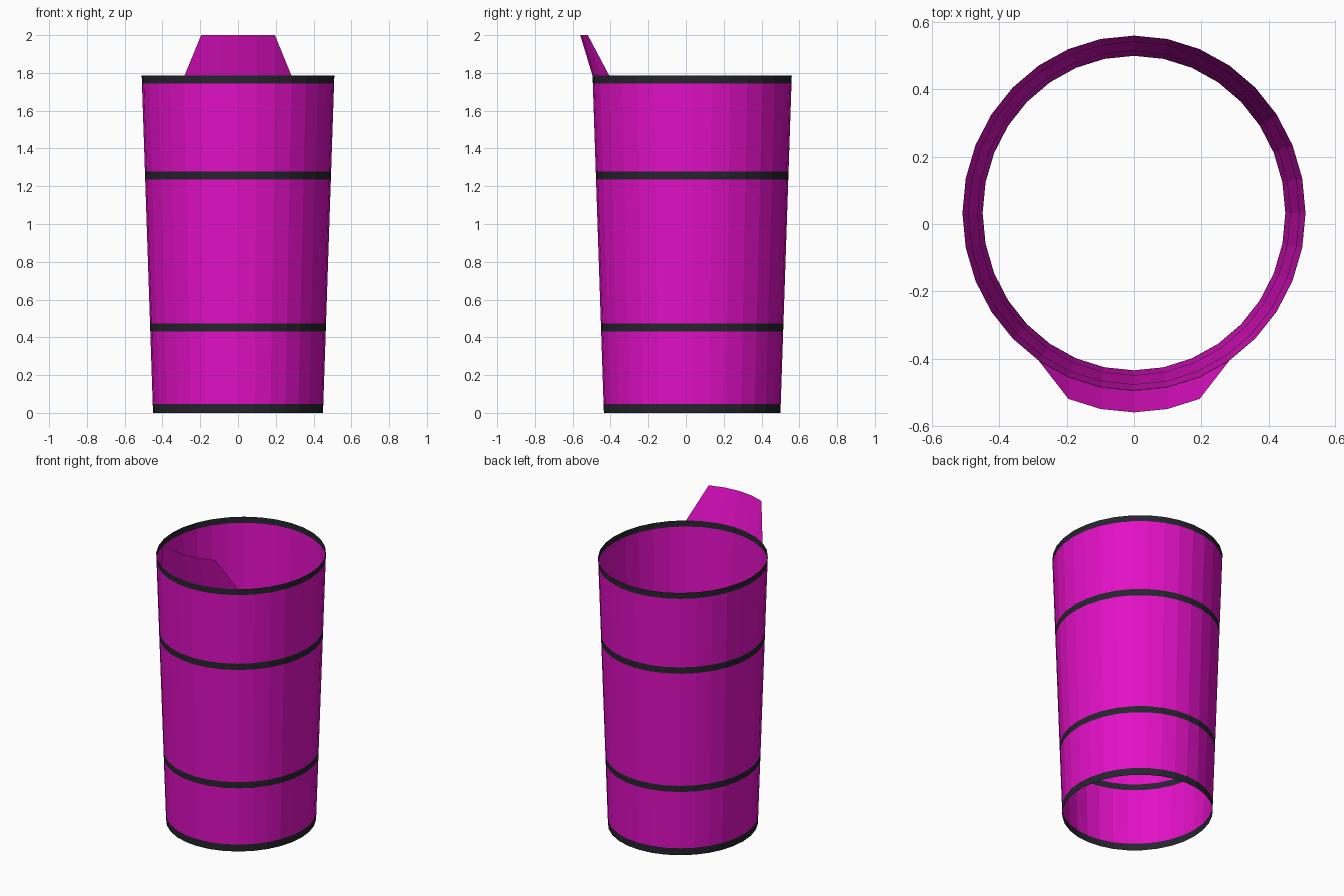
import bpy, math

if "Cube" in bpy.data.objects:
    bpy.data.objects.remove(bpy.data.objects["Cube"])

SIDES = 32
CY = 0.0325          # cup centre, offset because the spout leans forward
RIM_Z = 1.785


def material(name, rgb):
    m = bpy.data.materials.new(name)
    m.diffuse_color = (*rgb, 1)
    m.use_nodes = True
    m.node_tree.nodes["Principled BSDF"].inputs["Base Color"].default_value = m.diffuse_color
    return m


magenta = material("magenta", (0.76, 0.005, 0.56))
dark = material("dark", (0.018, 0.018, 0.026))


def wall_point(i, z):
    # slightly oval cup that widens evenly from base to rim; i = 0 is the front
    t = z / RIM_Z
    a = 2 * math.pi * i / SIDES
    rx, ry = 0.45 + 0.06 * t, 0.4675 + 0.06 * t
    return (rx * math.sin(a), CY - ry * math.cos(a), z)


def add_mesh(name, verts, faces, mat):
    me = bpy.data.meshes.new(name)
    me.from_pydata(verts, [], faces)
    me.materials.append(mat)
    me.update()
    ob = bpy.data.objects.new(name, me)
    bpy.context.collection.objects.link(ob)


def cup_section(name, z0, z1, mat):
    n = SIDES
    verts = [wall_point(i, z) for z in (z0, z1) for i in range(n)]
    faces = [(i, (i + 1) % n, n + (i + 1) % n, n + i) for i in range(n)]
    add_mesh(name, verts, faces, mat)


# Open-ended cup wall: thin sheet with alternating dark bands and coloured panels
levels = [0, 0.047, 0.43, 0.472, 1.235, 1.278, 1.745, RIM_Z]
names = ["base_band", "lower_wall", "lower_band", "middle_wall",
         "upper_band", "upper_wall", "rim_band"]
for k, name in enumerate(names):
    cup_section(name, levels[k], levels[k + 1], magenta if k % 2 else dark)

# Spout lip: five columns of the front rim flared forward, tapered at both ends
bottom = [wall_point(i, RIM_Z) for i in range(-3, 4)]
top = [(x, y - 0.065, 2.0) for x, y, z in bottom[1:-1]]
faces = [(i, i + 1, 7 + i, 6 + i) for i in range(1, 5)]
faces += [(0, 1, 7), (5, 6, 11)]
add_mesh("spout", bottom + top, faces, magenta)
